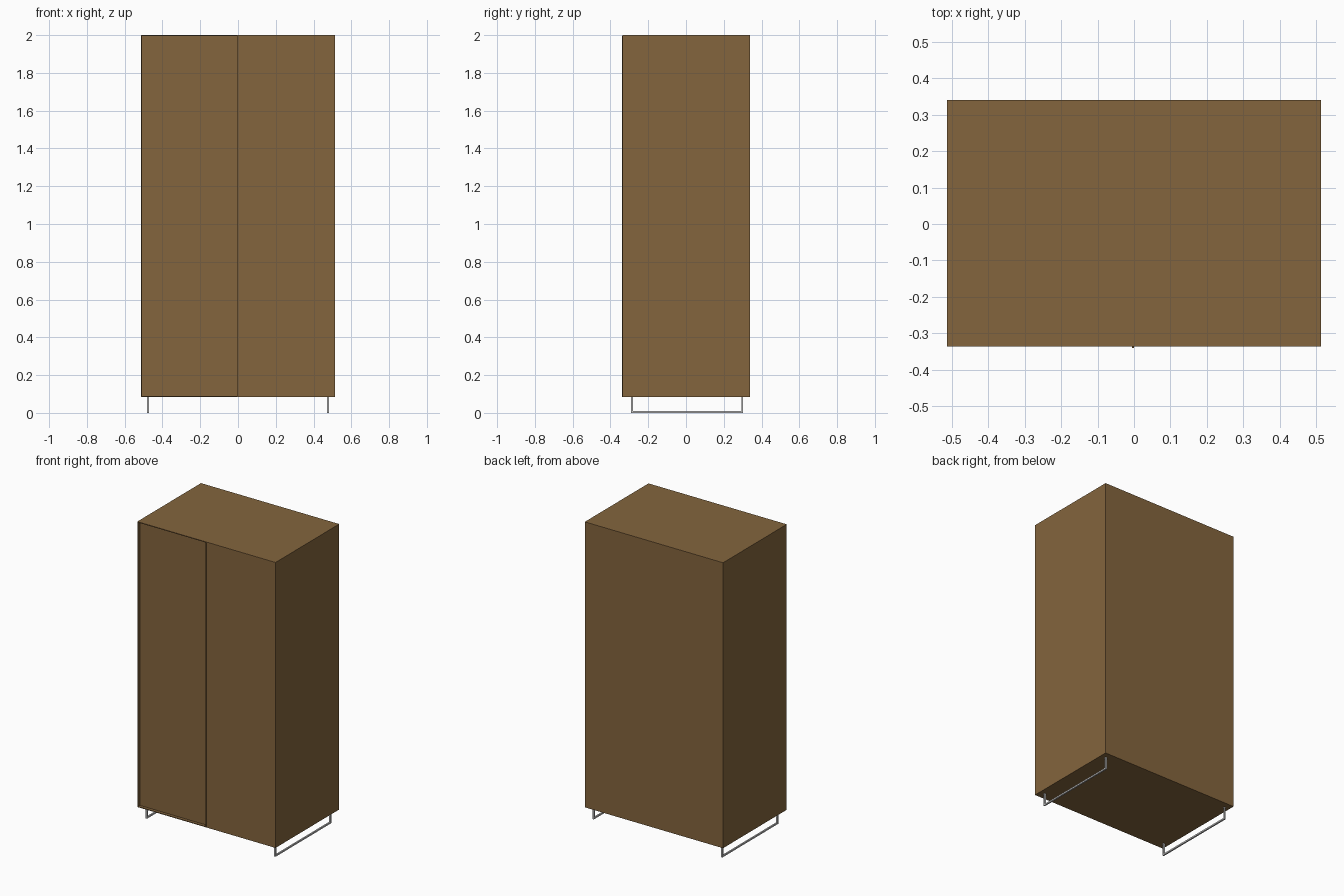
import bpy
import bmesh

if "Cube" in bpy.data.objects:
    bpy.data.objects.remove(bpy.data.objects["Cube"])

wood = bpy.data.materials.new("brown_wood")
wood.diffuse_color = (0.23, 0.13, 0.047, 1)
wood.use_nodes = True
wood.node_tree.nodes["Principled BSDF"].inputs["Base Color"].default_value = wood.diffuse_color


def box(name, x, y, z, mat=None):
    """Box from (min, max) ranges on each axis."""
    bm = bmesh.new()
    bmesh.ops.create_cube(bm, size=1)
    for v in bm.verts:
        for i, (lo, hi) in enumerate((x, y, z)):
            v.co[i] = lo if v.co[i] < 0 else hi
    me = bpy.data.meshes.new(name)
    bm.to_mesh(me)
    bm.free()
    ob = bpy.data.objects.new(name, me)
    bpy.context.collection.objects.link(ob)
    if mat:
        me.materials.append(mat)
    return ob


W, F, B = 0.513, -0.335, 0.34      # half width, front, back
Z0, Z1, T = 0.085, 2.0, 0.005      # bottom, top, panel thickness

# Carcass panels
box("left_side", (-W, -W + T), (F, B), (Z0, Z1), wood)
box("right_side", (W - T, W), (F, B), (Z0, Z1), wood)
inner = (-W + T, W - T)
box("top_panel", inner, (F, B), (Z1 - T, Z1), wood)
box("bottom_panel", inner, (F, B), (Z0, Z0 + T), wood)
box("back_panel", inner, (B - T, B), (Z0 + T, Z1 - T), wood)

# Sliding doors: left one recessed, right one flush with the front
door_z = (Z0 + T, Z1 - T)
box("left_door", (-W + T, 0.0), (F + 0.02, F + 0.035), door_z, wood)
box("right_door", (0.0, W - T), (F, F + 0.018), door_z, wood)

# Thin full-height grip on the leading edge of the right door
box("door_grip", (-0.005, 0.0), (-0.34, F + 0.02), (Z0, Z1 - T), wood)

# Sled legs: one U-shaped frame on each side
R = 0.005
for side, cx in (("left", -0.477), ("right", 0.477)):
    xs = (cx - R, cx + R)
    box(side + "_foot_rail", xs, (-0.29, 0.303), (0, 2 * R))
    for end, cy in (("front", -0.285), ("back", 0.298)):
        box(f"{side}_{end}_leg", xs, (cy - R, cy + R), (2 * R, Z0))
